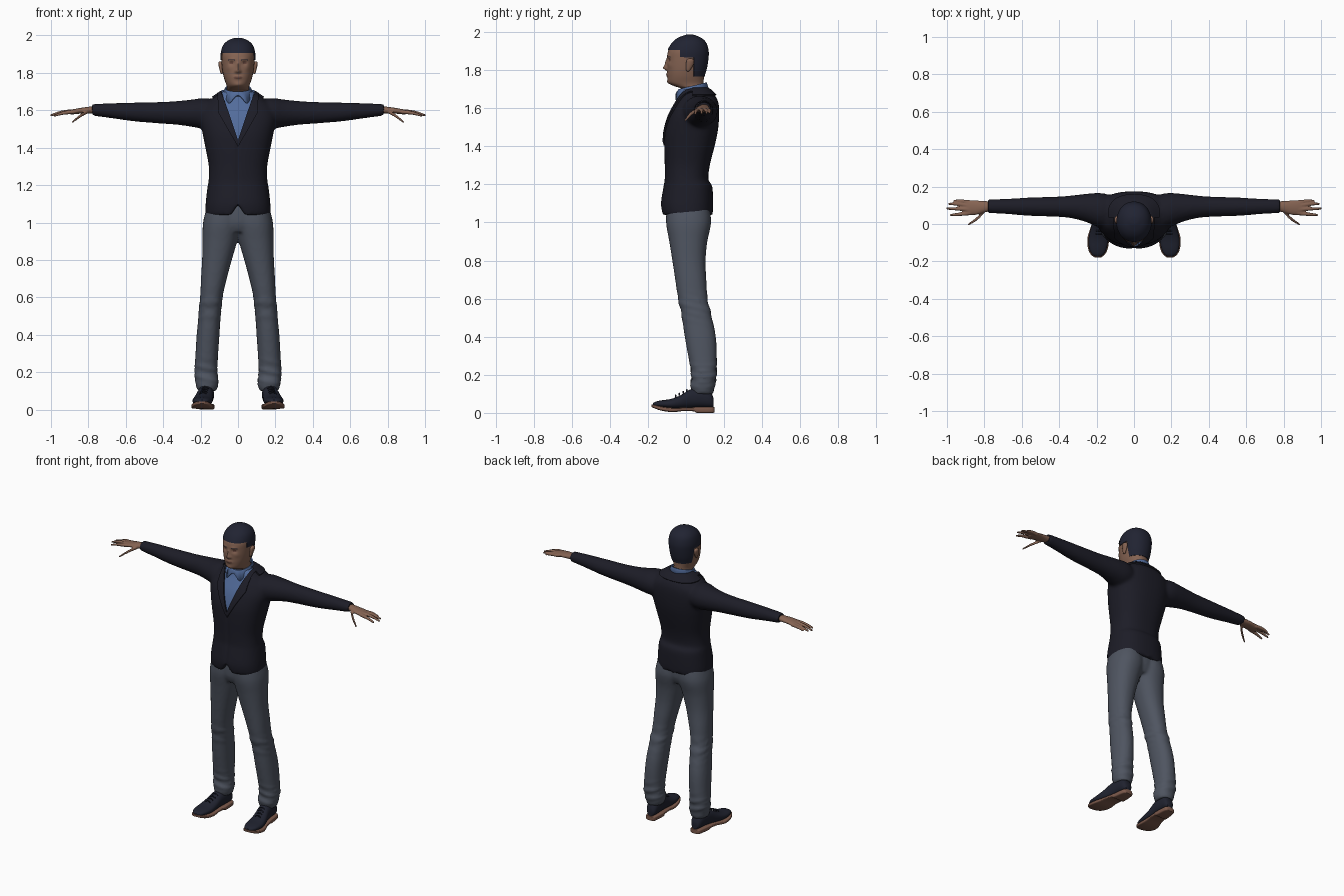
import bpy, bmesh, math
from mathutils import Vector

if "Cube" in bpy.data.objects:
    bpy.data.objects.remove(bpy.data.objects["Cube"])


def material(name, rgb):
    m = bpy.data.materials.new(name)
    m.diffuse_color = (*rgb, 1)
    m.use_nodes = True
    m.node_tree.nodes["Principled BSDF"].inputs["Base Color"].default_value = m.diffuse_color
    return m


NAVY = material("jacket navy", (0.012, 0.012, 0.020))
GREY = material("trouser grey", (0.078, 0.090, 0.118))
BLUE = material("shirt blue", (0.085, 0.150, 0.330))
SKIN = material("skin", (0.235, 0.125, 0.085))
DARK_SKIN = material("dark skin", (0.130, 0.060, 0.045))
HAIR = material("hair", (0.015, 0.017, 0.032))
SHOE = material("shoe navy", (0.014, 0.016, 0.028))
SOLE = material("sole brown", (0.200, 0.100, 0.070))


def smooth_rows(rows, n):
    """Catmull-Rom interpolation between section rows."""
    out = []
    for i in range(len(rows) - 1):
        a, b, c, d = rows[max(i - 1, 0)], rows[i], rows[i + 1], rows[min(i + 2, len(rows) - 1)]
        for k in range(n):
            t = k / n
            out.append([0.5 * (2 * q + (r - p) * t + (2 * p - 5 * q + 4 * r - s) * t * t
                               + (3 * q - p - 3 * r + s) * t ** 3)
                        for p, q, r, s in zip(a, b, c, d)])
    return out + [list(rows[-1])]


def loft(bm, rows, axis="z", segs=32, power=2.0, n=4):
    """Rows are (position, a0, a1, b0, b1): superellipse sections along an axis."""
    rings = []
    for p, a0, a1, b0, b1 in smooth_rows(rows, n):
        ring = []
        for i in range(segs):
            t = 2 * math.pi * i / segs
            c, s = math.cos(t), math.sin(t)
            a = (a0 + a1) / 2 + (a1 - a0) / 2 * math.copysign(abs(c) ** (2 / power), c)
            b = (b0 + b1) / 2 + (b1 - b0) / 2 * math.copysign(abs(s) ** (2 / power), s)
            ring.append(bm.verts.new({"z": (a, b, p), "x": (p, a, b), "y": (a, p, b)}[axis]))
        rings.append(ring)
    for r, q in zip(rings, rings[1:]):
        for i in range(segs):
            j = (i + 1) % segs
            bm.faces.new((r[i], r[j], q[j], q[i]))
    bm.faces.new(rings[0])
    bm.faces.new(rings[-1])


def mirror(bm):
    new = bmesh.ops.duplicate(bm, geom=bm.verts[:] + bm.edges[:] + bm.faces[:])["geom"]
    for v in new:
        if isinstance(v, bmesh.types.BMVert):
            v.co.x *= -1


def add_object(bm, name, mats, angle=50):
    bmesh.ops.recalc_face_normals(bm, faces=bm.faces[:])
    me = bpy.data.meshes.new(name)
    bm.to_mesh(me)
    bm.free()
    ob = bpy.data.objects.new(name, me)
    bpy.context.collection.objects.link(ob)
    for m in mats:
        me.materials.append(m)
    bpy.ops.object.select_all(action="DESELECT")
    ob.select_set(True)
    bpy.context.view_layer.objects.active = ob
    bpy.ops.object.shade_smooth_by_angle(angle=math.radians(angle))
    return ob


def fuse(bm, voxel, passes):
    """Merge overlapping lofts into one smooth skin and return it as a bmesh."""
    ob = add_object(bm, "blank", [])
    rm = ob.modifiers.new("fuse", "REMESH")
    rm.mode, rm.voxel_size = "VOXEL", voxel
    sm = ob.modifiers.new("soften", "SMOOTH")
    sm.factor, sm.iterations = 0.5, passes
    me = bpy.data.meshes.new_from_object(ob.evaluated_get(bpy.context.evaluated_depsgraph_get()))
    bpy.data.objects.remove(ob)
    out = bmesh.new()
    out.from_mesh(me)
    return out


def cut(bm, co, no):
    bmesh.ops.bisect_plane(bm, geom=bm.verts[:] + bm.edges[:] + bm.faces[:],
                           plane_co=co, plane_no=no, dist=1e-5)


def raise_faces(bm, faces, h):
    bm.normal_update()
    new = bmesh.ops.extrude_face_region(bm, geom=faces)["geom"]
    bm.normal_update()
    moves = [(v, v.normal * h) for v in new if isinstance(v, bmesh.types.BMVert)]
    for v, d in moves:
        v.co += d


# jacket: torso and sleeves
bm = bmesh.new()
loft(bm, [(0.08, 0, .14, 1.51, 1.64), (.17, -.02, .165, 1.50, 1.665), (.25, .008, .162, 1.512, 1.657),
          (.32, .028, .154, 1.522, 1.65), (.4, .038, .147, 1.528, 1.645), (.55, .043, .142, 1.54, 1.641),
          (.68, .053, .135, 1.558, 1.638), (.78, .058, .132, 1.571, 1.633)], "x")
mirror(bm)
torso = [(1.04, .175, -.125, .14), (1.10, .173, -.132, .142), (1.19, .163, -.118, .138),
         (1.225, .157, -.112, .117), (1.3, .156, -.112, .125), (1.4, .174, -.114, .15),
         (1.48, .19, -.11, .167), (1.56, .205, -.088, .174), (1.62, .19, -.058, .172),
         (1.66, .14, -.038, .157), (1.70, .085, -.027, .118)]
loft(bm, [(z, -w, w, f, b) for z, w, f, b in torso], segs=64, power=2.4)
bm = fuse(bm, 0.01, 5)
for v in bm.verts:
    x, y, z = v.co
    if y < 0 and z < 1.42:      # front closure groove and notch in the hem
        v.co.y += 0.005 * math.exp(-(x / .008) ** 2)
        if z < 1.10:
            v.co.z += 0.05 * math.exp(-(x / .025) ** 2) * (1.10 - z) / .06
for s in (1, -1):
    cut(bm, (0, 0, 1.44), (.25 * s, 0, -.085))
    cut(bm, (0, 0, 1.405), (.19 * s, 0, -.11))
    cut(bm, (.105 * s, 0, 0), (1, 0, 0))
cut(bm, (0, 0, 1.665), (0, 0, 1))
lapel = []
for f in bm.faces:
    x, y, z = f.calc_center_median()
    x = abs(x)
    if y < .035 and x < (z - 1.44) * .34:
        f.material_index = 1
    elif (y < .035 and z > 1.40 and x < min((z - 1.405) * .58, .105)) or (y >= .035 and z > 1.665 and x < .14):
        lapel.append(f)
raise_faces(bm, lapel, 0.009)
add_object(bm, "jacket", [NAVY, BLUE], 40)

# trousers
bm = bmesh.new()
loft(bm, [(.10, .115, .217, .035, .142), (.14, .105, .226, .023, .152), (.2, .112, .231, .028, .16),
          (.3, .106, .227, .011, .162), (.4, .099, .221, -.007, .157), (.5, .093, .211, -.022, .137),
          (.6, .083, .202, -.042, .114), (.7, .06, .198, -.057, .107), (.8, .033, .192, -.072, .103),
          (.9, .004, .19, -.088, .112), (1.0, -.02, .187, -.105, .132), (1.09, -.02, .165, -.1, .12)], power=2.2)
mirror(bm)
loft(bm, [(.95, -.12, .12, -.08, .10), (1.0, -.17, .17, -.1, .12), (1.09, -.165, .165, -.1, .12)], segs=48)
bm = fuse(bm, 0.01, 4)
for v in bm.verts:              # soft folds above the hem and behind the knee
    x, y, z = v.co
    d = .004 * math.sin(z * 110 + x * 25) * math.exp(-((z - .19) / .06) ** 2)
    d += .003 * math.sin(z * 80 + y * 20) * math.exp(-((z - .55) / .06) ** 2)
    v.co.x += math.copysign(d, x) * (1 if abs(x) > .165 else -1)
    v.co.y += d if y > .07 else -d
add_object(bm, "trousers", [GREY])

# head and neck
bm = bmesh.new()
head = [(1.64, .05, -.015, .085), (1.70, .058, -.025, .095), (1.716, .058, -.062, .094),
        (1.735, .062, -.092, .093), (1.77, .074, -.098, .095), (1.81, .083, -.099, .106),
        (1.86, .088, -.099, .114), (1.90, .089, -.094, .115), (1.94, .079, -.072, .104),
        (1.965, .058, -.043, .08), (1.98, .028, -.006, .046), (1.983, .006, .012, .026)]
loft(bm, [(z, -w, w, f, b) for z, w, f, b in head], segs=112, n=7, power=2.15)
# bumps: x, z, width, height, depth (nose, bridge, lips, chin, brow, eye sockets, cheeks)
bumps = [(0, 1.812, .011, .013, .02), (0, 1.838, .008, .02, .01), (0, 1.775, .02, .009, .006),
         (0, 1.735, .02, .012, .005), (0, 1.793, .03, .006, -.002)]
for s in (1, -1):
    bumps += [(.034 * s, 1.852, .014, .010, -.009), (.032 * s, 1.873, .02, .007, .004),
              (.05 * s, 1.825, .014, .014, .003), (.013 * s, 1.808, .006, .006, .006)]
for v in bm.verts:
    if v.co.y < 0:
        x, z = v.co.x, v.co.z
        v.co.y -= sum(h * math.exp(-((x - bx) / w) ** 2 - ((z - bz) / t) ** 2) for bx, bz, w, t, h in bumps)
for co, no in (((0, 0, 1.905), (0, 0, 1)), ((0, 0, 1.868), (0, 0, 1)), ((0, 0, 1.768), (0, 0, 1)),
               ((0, -.03, 0), (0, 1, 0)), ((0, .04, 0), (0, 1, 0))):
    cut(bm, co, no)
hair = []
for f in bm.faces:
    x, y, z = f.calc_center_median()
    x = abs(x)
    if z > 1.905 or (y > -.03 and z > 1.868) or (y > .04 and z > 1.768):
        f.material_index = 1
        hair.append(f)
    elif y < -.05:
        if .015 < x < .052 and abs(z - 1.872 + abs(x - .036) * .15) < .003:
            f.material_index = 1
        elif ((x - .034) / .013) ** 2 + ((z - 1.853) / .005) ** 2 < 1 or (x / .025) ** 2 + ((z - 1.774) / .006) ** 2 < 1:
            f.material_index = 2
raise_faces(bm, hair, 0.004)
add_object(bm, "head", [SKIN, HAIR, DARK_SKIN])

# ears
bm = bmesh.new()
loft(bm, [(1.793, .084, .088, .008, .014), (1.80, .08, .094, .001, .022), (1.83, .08, .102, .0, .04),
          (1.853, .08, .105, .004, .042), (1.862, .09, .097, .016, .028)], segs=16)
mirror(bm)
add_object(bm, "ears", [SKIN])

# shirt collar: a stand that folds outward, with two front points
bm = bmesh.new()
N = 64
grid = []
for i in range(N + 1):
    t = -math.pi + 2 * math.pi * i / N          # 0 faces front
    back = (1 - math.cos(t)) / 2
    point = math.exp(-((abs(t) - .55) / .3) ** 2)
    col = []
    for r, z in ((.0, 1.66), (.003, 1.698 + .036 * back), (.010, 1.70 + .036 * back),
                 (.024 + .012 * point, 1.682 - .045 * point + .01 * back)):
        col.append(bm.verts.new(((.060 + r) * math.sin(t), .035 - (.064 + r) * math.cos(t), z)))
    grid.append(col)
for a, b in zip(grid, grid[1:]):
    for k in range(3):
        bm.faces.new((a[k], b[k], b[k + 1], a[k + 1]))
bmesh.ops.remove_doubles(bm, verts=bm.verts[:], dist=1e-5)
ob = add_object(bm, "shirt_collar", [BLUE], 40)
ob.modifiers.new("cloth", "SOLIDIFY").thickness = 0.004

# hands: palm, four fingers and thumb
bm = bmesh.new()
loft(bm, [(.75, .068, .122, 1.582, 1.623), (.79, .064, .122, 1.582, 1.62), (.84, .05, .126, 1.582, 1.613),
          (.885, .048, .127, 1.578, 1.605), (.905, .055, .12, 1.58, 1.6)], "x", 24)
fingers = [((.875, .116, 1.59), (.925, .122, 1.588), (.965, .124, 1.577)),
           ((.88, .098, 1.593), (.94, .106, 1.588), (.992, .108, 1.575)),
           ((.88, .078, 1.595), (.945, .081, 1.589), (1.004, .083, 1.572)),
           ((.875, .058, 1.592), (.935, .052, 1.585), (.985, .048, 1.57)),
           ((.80, .07, 1.595), (.84, .028, 1.572), (.888, -.004, 1.535))]
for path in fingers:
    radii = (.0115, .0095, .006)
    loft(bm, [(x, y - r, y + r, z - r, z + r) for (x, y, z), r in zip(path, radii)], "x", 12)
mirror(bm)
add_object(fuse(bm, 0.0045, 2), "hands", [SKIN])

# shoes: (y, centre x, half width, base z, top z)
upper = [(.145, .166, .022, .03, .075), (.125, .167, .036, .028, .115), (.07, .17, .042, .028, .13),
         (.02, .176, .043, .025, .122), (-.03, .184, .049, .022, .092), (-.08, .19, .053, .022, .073),
         (-.13, .193, .047, .028, .066), (-.16, .193, .033, .033, .059), (-.174, .193, .014, .038, .05)]
sole = [(.15, .166, .022, .002, .03), (.135, .167, .036, 0, .031), (.06, .17, .044, 0, .031),
        (.04, .173, .044, .008, .03), (-.01, .181, .048, .01, .028), (-.07, .19, .058, .004, .027),
        (-.13, .193, .053, .012, .034), (-.165, .193, .036, .024, .042), (-.18, .193, .014, .031, .043)]
for name, rows, mat, power in (("shoe_uppers", upper, SHOE, 2.3), ("shoe_soles", sole, SOLE, 5)):
    bm = bmesh.new()
    loft(bm, [(y, c - w, c + w, lo, hi) for y, c, w, lo, hi in rows], "y", 32, power)
    mirror(bm)
    add_object(bm, name, [mat])

# shoe laces
bm = bmesh.new()
for k in range(4):
    y, z = -.055 + .02 * k, .087 + .0095 * k
    loft(bm, [(.168 - .004 * k, y - .004, y + .004, z - .006, z), (.186 - .003 * k, y - .004, y + .004, z + .002, z + .01),
              (.206 - .004 * k, y - .004, y + .004, z - .006, z)], "x", 8)
mirror(bm)
add_object(bm, "laces", [SHOE])
